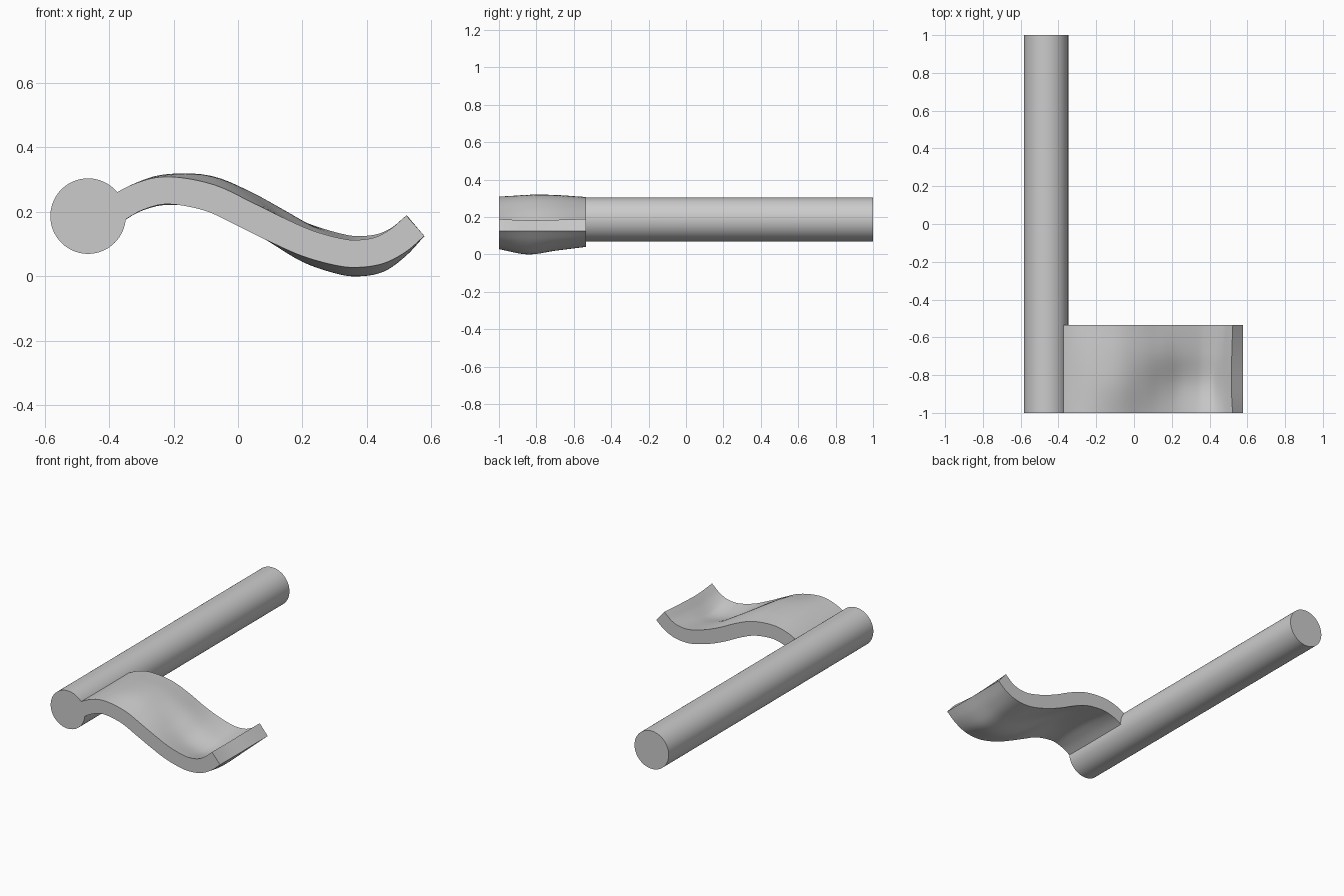
import bpy, bmesh
from mathutils import Vector

if "Cube" in bpy.data.objects:
    bpy.data.objects.remove(bpy.data.objects["Cube"])

# Rod along y
bpy.ops.mesh.primitive_cylinder_add(vertices=96, radius=0.117, depth=2,
                                    location=(-0.465, 0, 0.187), rotation=(1.5707963, 0, 0))
rod = bpy.context.object
rod.name = "rod_with_wavy_blade"

# Underside of the wavy blade: heights at shared x positions for four stations in y
XS = [-0.45, -0.348, -0.28, -0.21, -0.1, 0, 0.1, 0.2, 0.3, 0.37, 0.45, 0.52, 0.578]
STATIONS = [
    (-1.0,   [.10, .177, .212, .224, .203, .156, .107, .063, .035, .028, .040, .076, .125]),
    (-0.845, [.10, .176, .213, .232, .226, .176, .107, .045, .010, .000, .014, .063, .125]),
    (-0.69,  [.10, .176, .213, .231, .226, .187, .132, .074, .034, .021, .030, .069, .125]),
    (-0.535, [.10, .177, .210, .222, .210, .172, .122, .080, .050, .040, .048, .078, .125]),
]
THICK = 0.085


def spline(pts, per):
    """Catmull-Rom through vectors, with extrapolated ends."""
    p = [pts[0] * 2 - pts[1]] + pts + [pts[-1] * 2 - pts[-2]]
    out = []
    for i in range(1, len(p) - 2):
        a, b, c, d = p[i - 1:i + 3]
        for k in range(per):
            t = k / per
            out.append(0.5 * (2 * b + (c - a) * t + (2 * a - 5 * b + 4 * c - d) * t * t
                              + (3 * b - a - 3 * c + d) * t ** 3))
    return out + [pts[-1].copy()]


# Interpolate along x, then across y
rows = [spline([Vector((x, y, z)) for x, z in zip(XS, zs)], 5) for y, zs in STATIONS]
lower = list(zip(*[spline(list(col), 8) for col in zip(*rows)]))

# Upper side: offset each row along its own normal in the xz plane
upper = []
for row in lower:
    line = []
    for i, v in enumerate(row):
        t = row[min(i + 1, len(row) - 1)] - row[max(i - 1, 0)]
        line.append(v + Vector((-t.z, 0, t.x)).normalized() * THICK)
    upper.append(line)

# Closed blade mesh
bm = bmesh.new()
lo = [[bm.verts.new(v) for v in r] for r in lower]
up = [[bm.verts.new(v) for v in r] for r in upper]
nj, ni = len(lo), len(lo[0])
for j in range(nj - 1):
    for i in range(ni - 1):
        for g in (lo, up):
            bm.faces.new((g[j][i], g[j][i + 1], g[j + 1][i + 1], g[j + 1][i]))
    for i in (0, ni - 1):
        bm.faces.new((lo[j][i], lo[j + 1][i], up[j + 1][i], up[j][i]))
for j in (0, nj - 1):
    for i in range(ni - 1):
        bm.faces.new((lo[j][i], lo[j][i + 1], up[j][i + 1], up[j][i]))
bmesh.ops.recalc_face_normals(bm, faces=bm.faces)
mesh = bpy.data.meshes.new("wavy_blade")
bm.to_mesh(mesh)
bm.free()
blade = bpy.data.objects.new("wavy_blade", mesh)
bpy.context.collection.objects.link(blade)

# Fuse blade and rod into one solid
mod = rod.modifiers.new("fuse", 'BOOLEAN')
mod.operation = 'UNION'
mod.solver = 'EXACT'
mod.object = blade
bpy.context.view_layer.objects.active = rod
bpy.ops.object.modifier_apply(modifier=mod.name)
bpy.data.objects.remove(blade)
bpy.ops.object.select_all(action='DESELECT')
rod.select_set(True)
bpy.ops.object.shade_smooth_by_angle(angle=0.6)
